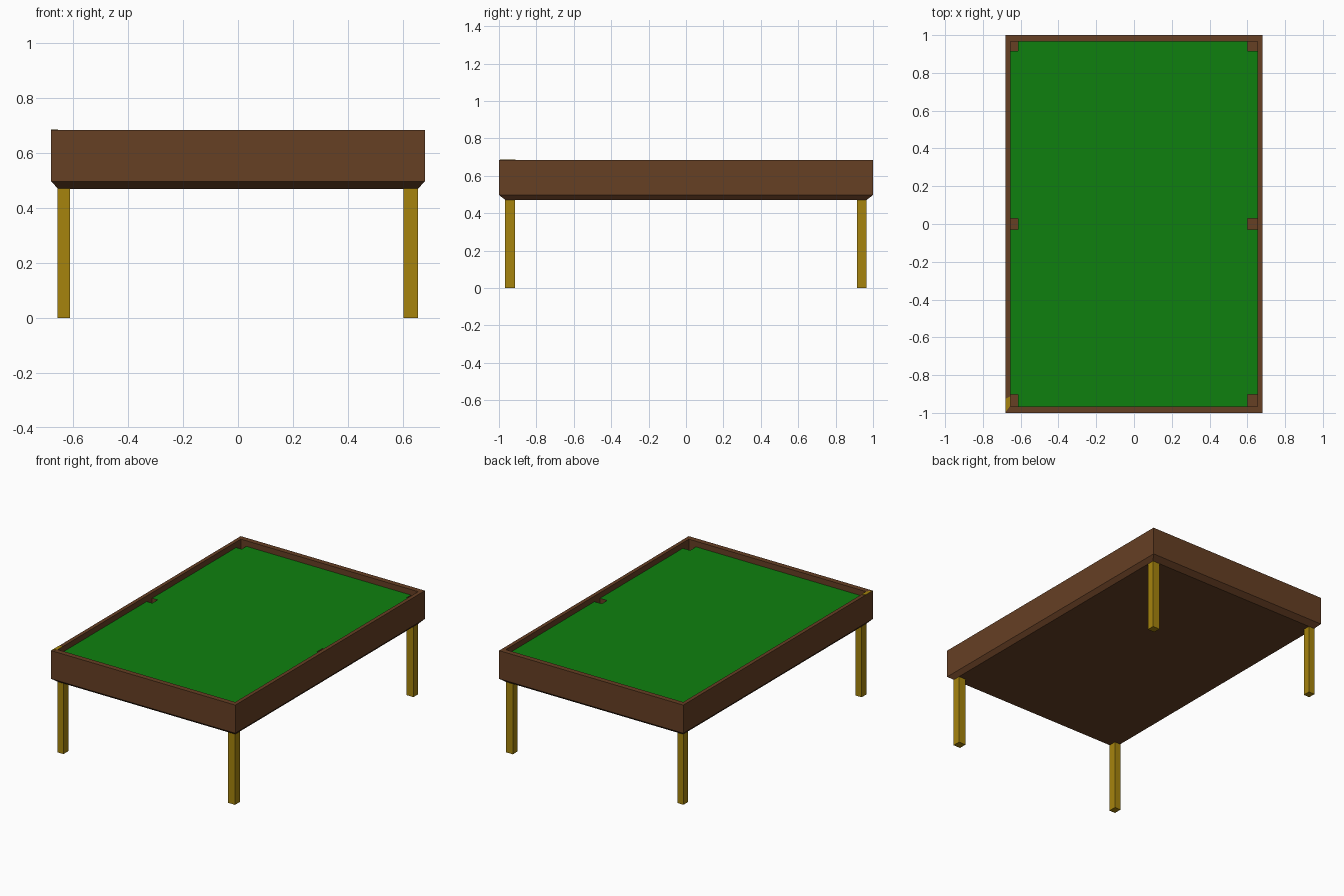
import bpy, bmesh

if "Cube" in bpy.data.objects:
    bpy.data.objects.remove(bpy.data.objects["Cube"])


def material(name, rgb):
    m = bpy.data.materials.new(name)
    m.diffuse_color = (*rgb, 1)
    m.use_nodes = True
    m.node_tree.nodes["Principled BSDF"].inputs["Base Color"].default_value = m.diffuse_color
    return m


BROWN = material("brown_wood", (0.133, 0.050, 0.0176))
GREEN = material("green_felt", (0.0046, 0.216, 0.0048))
GOLD = material("gold_wood", (0.381, 0.231, 0.004))


def add_object(name, bm, *mats):
    mesh = bpy.data.meshes.new(name)
    bm.to_mesh(mesh)
    bm.free()
    for m in mats:
        mesh.materials.append(m)
    ob = bpy.data.objects.new(name, mesh)
    bpy.context.collection.objects.link(ob)
    return ob


def add_box(name, lo, hi, mat):
    bm = bmesh.new()
    bmesh.ops.create_cube(bm, size=1)
    for v in bm.verts:
        v.co = [hi[i] if v.co[i] > 0 else lo[i] for i in range(3)]
    return add_object(name, bm, mat)


# Tray: rectangular rings (half width, half length, height) from underside to inner floor
rings = [(0.655, 0.965, 0.47), (0.68, 1.0, 0.497), (0.68, 1.0, 0.685),
         (0.655, 0.965, 0.685), (0.655, 0.965, 0.53)]
bm = bmesh.new()
loops = [[bm.verts.new((sx * x, sy * y, z))
          for sx, sy in ((-1, -1), (1, -1), (1, 1), (-1, 1))] for x, y, z in rings]
for a, b in zip(loops, loops[1:]):
    for i in range(4):
        j = (i + 1) % 4
        bm.faces.new((a[i], a[j], b[j], b[i]))
bm.faces.new(loops[0][::-1])
bm.faces.new(loops[-1])
add_object("table_frame", bm, BROWN)

# Playing bed: grid of cells whose six pocket cells are sunk
xs = [-0.655, -0.614, 0.602, 0.655]
ys = [-0.965, -0.903, -0.028, 0.03, 0.916, 0.965]
bm = bmesh.new()
grid = [[bm.verts.new((x, y, 0.648)) for y in ys] for x in xs]
pockets = []
for i in range(3):
    for j in range(5):
        f = bm.faces.new((grid[i][j], grid[i + 1][j], grid[i + 1][j + 1], grid[i][j + 1]))
        if i != 1 and j % 2 == 0:
            pockets.append(f)
for f in bmesh.ops.extrude_discrete_faces(bm, faces=pockets)["faces"]:
    for v in f.verts:
        v.co.z = 0.55
for f in bm.faces:
    f.material_index = 1 if min(v.co.z for v in f.verts) < 0.6 else 0
add_object("playing_bed", bm, GREEN, BROWN)

# Legs
for sx, x0, x1 in (("left", -0.657, -0.612), ("right", 0.603, 0.655)):
    for sy, y0, y1 in (("front", -0.967, -0.914), ("back", 0.915, 0.965)):
        add_box(f"{sy}_{sx}_leg", (x0, y0, 0), (x1, y1, 0.475), GOLD)

# Gold inlay on the rim at the front left corner
bm = bmesh.new()
outline = [(-0.68, -0.995), (-0.655, -0.963), (-0.655, -0.912), (-0.68, -0.925)]
base = bm.faces.new([bm.verts.new((x, y, 0.684)) for x, y in outline])
ext = bmesh.ops.extrude_face_region(bm, geom=[base], use_keep_orig=True)
for v in ext["geom"]:
    if isinstance(v, bmesh.types.BMVert):
        v.co.z = 0.6865
bmesh.ops.recalc_face_normals(bm, faces=bm.faces)
add_object("rim_inlay", bm, GOLD)
